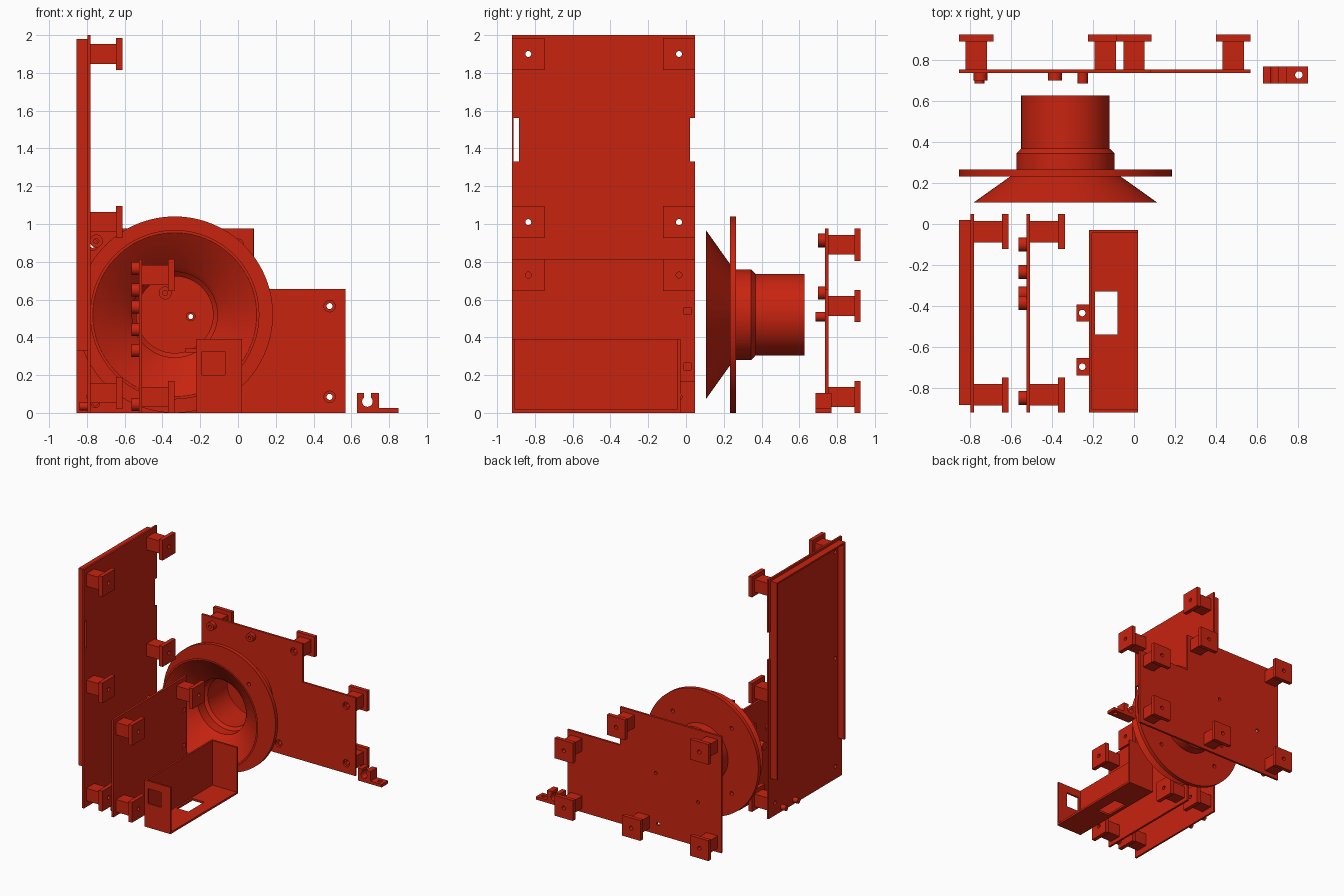
import bpy, bmesh, math
from mathutils import Matrix, Vector

if "Cube" in bpy.data.objects:
    bpy.data.objects.remove(bpy.data.objects["Cube"])

red = bpy.data.materials.new("red plastic")
red.diffuse_color = (0.58, 0.017, 0.005, 1)
red.use_nodes = True
red.node_tree.nodes["Principled BSDF"].inputs["Base Color"].default_value = red.diffuse_color
TURN = {'X': Matrix.Rotation(math.pi / 2, 4, 'Y'),
        'Y': Matrix.Rotation(-math.pi / 2, 4, 'X'),
        'Z': Matrix.Identity(4)}


def add_box(bm, x, y, z):
    lo, hi = Vector((x[0], y[0], z[0])), Vector((x[1], y[1], z[1]))
    bmesh.ops.create_cube(bm, size=1, matrix=Matrix.Translation((lo + hi) / 2)
                          @ Matrix.Diagonal((*(hi - lo), 1)))


def add_rod(bm, base, axis, length, r, n=28):
    m = Matrix.Translation(base) @ TURN[axis] @ Matrix.Translation((0, 0, length / 2))
    bmesh.ops.create_cone(bm, cap_ends=True, segments=n, radius1=r, radius2=r,
                          depth=length, matrix=m)


def finish(bm, name, smooth=False):
    bmesh.ops.recalc_face_normals(bm, faces=bm.faces)
    me = bpy.data.meshes.new(name)
    bm.to_mesh(me)
    bm.free()
    me.materials.append(red)
    ob = bpy.data.objects.new(name, me)
    bpy.context.collection.objects.link(ob)
    if smooth:
        select(ob)
        bpy.ops.object.shade_smooth_by_angle(angle=math.radians(25))
    return ob


def select(ob):
    bpy.ops.object.select_all(action='DESELECT')
    ob.select_set(True)
    bpy.context.view_layer.objects.active = ob


def boolean(ob, bm, op='DIFFERENCE'):
    tool = finish(bm, "cutter")
    tool.hide_render = True
    select(ob)
    mod = ob.modifiers.new("cut", 'BOOLEAN')
    mod.object, mod.operation, mod.solver = tool, op, 'EXACT'
    bpy.ops.object.modifier_apply(modifier=mod.name)
    bpy.data.objects.remove(tool)


def prism(name, pts, axis_y):
    """Extrude an x-z outline along y."""
    bm = bmesh.new()
    f = bm.faces.new([bm.verts.new((x, axis_y[0], z)) for x, z in pts])
    r = bmesh.ops.extrude_face_region(bm, geom=[f])
    bmesh.ops.translate(bm, vec=(0, axis_y[1] - axis_y[0], 0),
                        verts=[v for v in r['geom'] if isinstance(v, bmesh.types.BMVert)])
    return finish(bm, name)


def box(name, x, y, z):
    bm = bmesh.new()
    add_box(bm, x, y, z)
    return finish(bm, name)


def rod(name, *args):
    bm = bmesh.new()
    add_rod(bm, *args)
    return finish(bm, name, True)


# Standoff: square post, square foot and a screw hole; the mesh is shared
standoff = box("standoff", (-.0525, .0525), (-.0525, .0525), (0, .14))
bm = bmesh.new()
add_box(bm, (-.085, .085), (-.085, .085), (.137, .17))
boolean(standoff, bm, 'UNION')
bm = bmesh.new()
add_rod(bm, (0, 0, -.05), 'Z', .3, .016, 20)
boolean(standoff, bm)
standoff_mesh = standoff.data
bpy.data.objects.remove(standoff)


def place_standoff(pos, axis):
    ob = bpy.data.objects.new("standoff", standoff_mesh)
    ob.matrix_world = Matrix.Translation(pos) @ TURN[axis]
    bpy.context.collection.objects.link(ob)


SIDE_Y = (-.835, -.037)

# Tall side panel with edge notches and screw holes
tall = box("tall_panel", (-.798, -.782), (-.92, .048), (0, 2))
bm = bmesh.new()
add_box(bm, (-.9, -.7), (-.912, -.885), (1.33, 1.56))
add_box(bm, (-.9, -.7), (.02, .07), (1.33, 1.56))
for y in SIDE_Y:
    for z in (.105, 1.01, 1.9):
        add_rod(bm, (-.9, y, z), 'X', .2, .016)
        place_standoff((-.782, y, z), 'X')
boolean(tall, bm)

# Rim on the outer side of the tall panel
box("rim_front", (-.855, -.798), (-.885, -.87), (.33, 1.98))
box("rim_rear", (-.855, -.798), (.005, .02), (.33, 1.98))
box("rim_top", (-.855, -.798), (-.87, .005), (1.965, 1.98))
for y in (-.13, -.29):
    rod("panel_pin", (-.84, y, .035), 'X', .045, .022)

# Short side panel
short = box("short_panel", (-.525, -.507), (-.92, .048), (0, .815))
bm = bmesh.new()
for z in (.245, .54):
    add_box(bm, (-.6, -.4), (-.01, .027), (z - .018, z + .018))
for y in SIDE_Y:
    for z in (.085, .73):
        add_rod(bm, (-.6, y, z), 'X', .2, .016)
        place_standoff((-.507, y, z), 'X')
boolean(short, bm)
for y, z in ((-.1, .65), (-.235, .44), (-.1, .33), (-.34, .56),
             (-.385, .765), (-.85, .045)):
    rod("panel_pin", (-.563, y, z), 'X', .04, .034)

# Front tray, open at the top and right
tray = box("tray", (-.22, .02), (-.92, -.03), (0, .39))
bm = bmesh.new()
add_box(bm, (-.205, .1), (-.905, -.045), (.017, .5))
boolean(tray, bm)
bm = bmesh.new()
add_box(bm, (-.19, -.08), (-.54, -.33), (-.1, .1))
boolean(tray, bm)
bm = bmesh.new()
add_box(bm, (-.19, -.07), (-1, -.8), (.2, .325))
boolean(tray, bm)
for y in (-.435, -.697):
    tab = box("tray_tab", (-.28, -.22), (y - .042, y + .042), (.32, .34))
    bm = bmesh.new()
    add_rod(bm, (-.253, y, .2), 'Z', .3, .016)
    boolean(tab, bm)

# Funnel with flange and tube, turned around the y axis
bm = bmesh.new()
prof = [(.448, .105), (.27, .232), (.52, .232), (.52, .265), (.24, .265), (.24, .345),
        (.216, .368), (.216, .628), (.203, .628), (.203, .368), (.226, .345),
        (.226, .262), (.252, .232), (.434, .105)]
N = 96
rings = [[bm.verts.new((-.335 + r * math.cos(i * math.tau / N), y,
                        .52 + r * math.sin(i * math.tau / N))) for i in range(N)]
         for r, y in prof]
for k, a in enumerate(rings):
    b = rings[(k + 1) % len(rings)]
    for i in range(N):
        j = (i + 1) % N
        bm.faces.new((a[i], a[j], b[j], b[i]))
funnel = finish(bm, "funnel")
bm = bmesh.new()
for i in range(4):
    t = math.radians(45 + 90 * i)
    add_rod(bm, (-.335 + .385 * math.cos(t), .215, .52 + .385 * math.sin(t)), 'Y', .1, .016)
boolean(funnel, bm)
select(funnel)
bpy.ops.object.shade_smooth_by_angle(angle=math.radians(25))

# Stepped back panel with countersunk standoff holes
back = prism("back_panel", [(-.855, 0), (.57, 0), (.57, .655), (.083, .655),
                            (.083, .975), (-.855, .975)], (.737, .755))
bm = bmesh.new()
for x, z in ((-.77, .085), (-.14, .085), (.485, .085), (.485, .565), (0, .89), (-.77, .89)):
    add_rod(bm, (x, .7, z), 'Y', .1, .03)
    place_standoff((x, .755, z), 'Y')
for x, z in ((-.25, .51), (-.27, .09), (-.64, .37)):
    add_rod(bm, (x, .6, z), 'Y', .3, .014)
boolean(back, bm)
for x, z, y, r in ((-.385, .635, .7, .034), (-.385, .915, .7, .034),
                   (-.25, .51, .685, .025), (-.75, .91, .7, .034), (-.755, .05, .685, .025)):
    pin = rod("back_pin", (x, y, z), 'Y', .739 - y, r)
    bm = bmesh.new()
    add_rod(bm, (x, .6, z), 'Y', .3, .013)
    boolean(pin, bm)

# Small clip with a keyhole slot and a screw foot
arc = [(.685 + .028 * math.cos(t), .06 + .028 * math.sin(t))
       for t in (math.radians(130 + 280 * i / 16) for i in range(17))]
clip = prism("clip", [(.63, 0), (.85, 0), (.85, .025), (.747, .025), (.747, .105),
                      (.703, .105)] + arc[::-1] + [(.667, .105), (.63, .105)], (.685, .77))
bm = bmesh.new()
add_rod(bm, (.805, .728, -.1), 'Z', .3, .018)
boolean(clip, bm)
